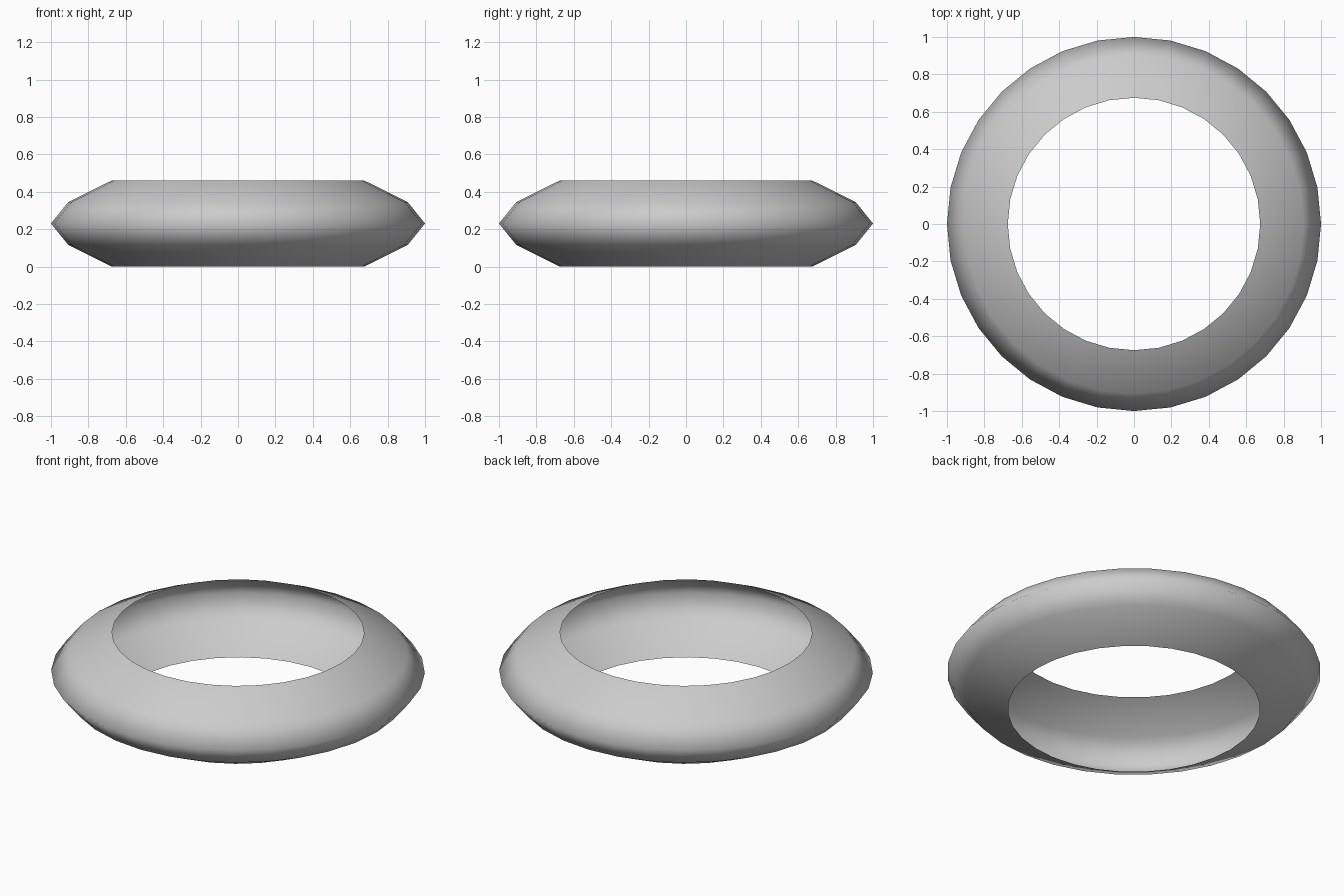
import bpy, bmesh
from math import sin, cos, tau

if "Cube" in bpy.data.objects:
    bpy.data.objects.remove(bpy.data.objects["Cube"])

SIDES = 32
# Outer shell profile (radius, height), open towards the centre
PROFILE = [(0.675, 0.0), (0.907, 0.115), (1.0, 0.23), (0.907, 0.345), (0.675, 0.46)]

# Lathe the profile into a hollow, single-walled ring
bm = bmesh.new()
rings = [[bm.verts.new((r * cos(tau * i / SIDES), r * sin(tau * i / SIDES), z))
          for i in range(SIDES)] for r, z in PROFILE]
for low, high in zip(rings, rings[1:]):
    for i in range(SIDES):
        j = (i + 1) % SIDES
        face = bm.faces.new((low[i], low[j], high[j], high[i]))
        face.smooth = True

mesh = bpy.data.meshes.new("ring_shell")
bm.to_mesh(mesh)
bm.free()
ring = bpy.data.objects.new("ring_shell", mesh)
bpy.context.collection.objects.link(ring)
